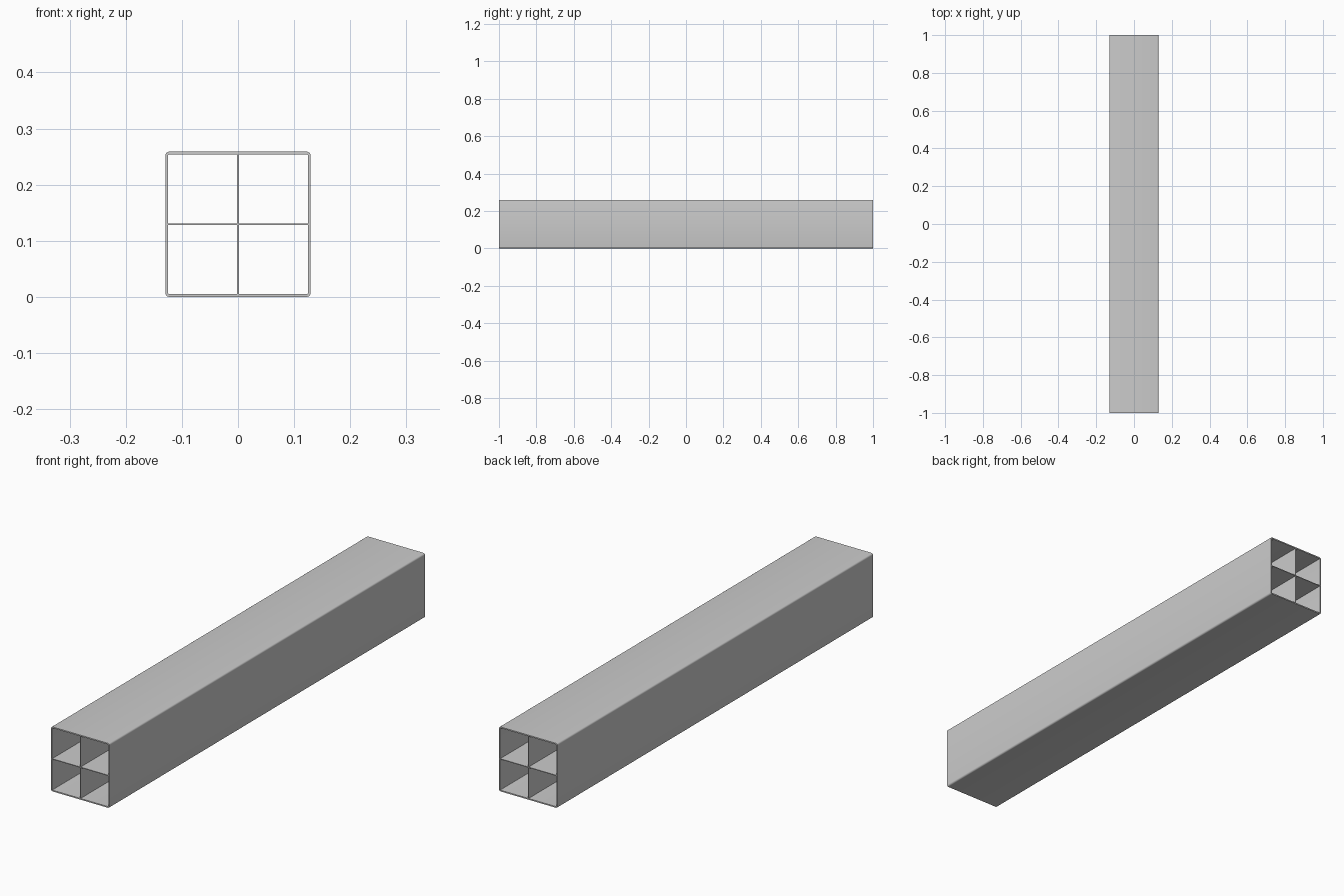
import bpy, math, bmesh

if "Cube" in bpy.data.objects:
    bpy.data.objects.remove(bpy.data.objects["Cube"])

SIZE = 0.259      # outer width and height
WALL = 0.005      # outer wall thickness
WEB = 0.003       # divider thickness
LENGTH = 2.0
H = SIZE / 2


def corner(cx, cy, r, sx, sy, steps=4):
    """Rounded corner in quadrant (sx, sy), running from the x side to the y side."""
    return [(sx * (cx - r + r * math.cos(a)), sy * (cy - r + r * math.sin(a)))
            for a in (math.pi / 2 * i / steps for i in range(steps + 1))]


def add_loop(curve, points):
    s = curve.splines.new('POLY')
    s.points.add(len(points) - 1)
    for p, (x, y) in zip(s.points, points):
        p.co = (x, y, 0, 1)
    s.use_cyclic_u = True


# Cross-section: rounded square with four cells left open by a cross of webs
profile = bpy.data.curves.new("tube_profile", 'CURVE')
profile.dimensions = '2D'
profile.fill_mode = 'BOTH'
profile.extrude = LENGTH / 2

outer = []
for sx, sy in ((1, 1), (-1, 1), (-1, -1), (1, -1)):
    arc = corner(H, H, 0.007, sx, sy)
    outer += arc if sx * sy > 0 else arc[::-1]
    # Cell opening, rounded only at the outside corner
    w, i = WEB / 2, H - WALL
    add_loop(profile, [(sx * w, sy * w), (sx * i, sy * w)]
             + corner(i, i, 0.002, sx, sy) + [(sx * w, sy * i)])
add_loop(profile, outer)

# Extruded four-cell tube lying along y
tube = bpy.data.objects.new("divided_square_tube", profile)
bpy.context.collection.objects.link(tube)
tube.rotation_euler = (math.pi / 2, 0, 0)
tube.location = (0, 0, H)
bpy.context.view_layer.objects.active = tube
tube.select_set(True)
bpy.ops.object.convert(target='MESH')

# Weld the caps to the walls and face everything outward
bm = bmesh.new()
bm.from_mesh(tube.data)
bmesh.ops.remove_doubles(bm, verts=bm.verts, dist=1e-5)
bmesh.ops.recalc_face_normals(bm, faces=bm.faces)
bm.to_mesh(tube.data)
bm.free()
bpy.ops.object.shade_smooth_by_angle(angle=math.radians(30))
